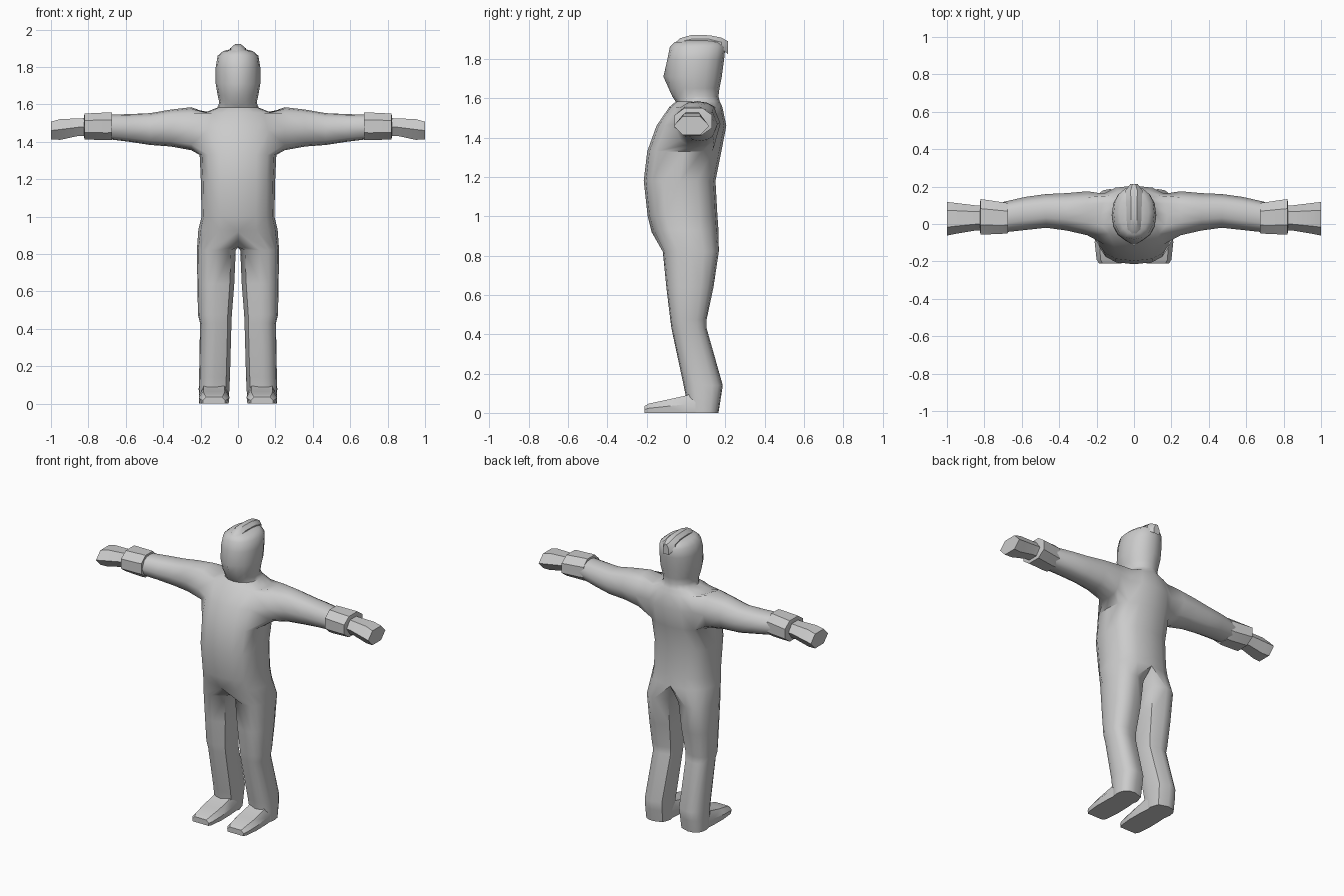
import bpy, bmesh, math
from mathutils import Vector

if "Cube" in bpy.data.objects:
    bpy.data.objects.remove(bpy.data.objects["Cube"])

grey = bpy.data.materials.new("plain grey")
grey.diffuse_color = (0.6, 0.6, 0.6, 1)
grey.use_nodes = True
grey.node_tree.nodes["Principled BSDF"].inputs["Base Color"].default_value = grey.diffuse_color


def oval(deg, power):
    """Point on a unit rounded square."""
    c, s = math.cos(math.radians(deg)), math.sin(math.radians(deg))
    f = lambda v: math.copysign(abs(v) ** (2 / power), v) if abs(v) > 1e-6 else 0.0
    return f(c), f(s)


def ring(bm, pts):
    return [bm.verts.new(p) for p in pts]


def join(bm, a, b, closed=True):
    n = len(a)
    for i in range(n if closed else n - 1):
        j = (i + 1) % n
        bm.faces.new((a[i], a[j], b[j], b[i]))


def finish(bm, name, mirror=True, angle=40):
    bmesh.ops.recalc_face_normals(bm, faces=bm.faces)
    me = bpy.data.meshes.new(name)
    bm.to_mesh(me)
    bm.free()
    me.materials.append(grey)
    ob = bpy.data.objects.new(name, me)
    bpy.context.collection.objects.link(ob)
    bpy.context.view_layer.objects.active = ob
    ob.select_set(True)
    if mirror:
        m = ob.modifiers.new("mirror", 'MIRROR')
        m.use_clip = True
        m.merge_threshold = 0.0005
        bpy.ops.object.modifier_apply(modifier=m.name)
    bpy.ops.object.shade_smooth_by_angle(angle=math.radians(angle))
    ob.select_set(False)


def loft(name, rings, mirror=True, angle=40):
    bm = bmesh.new()
    loops = [ring(bm, r) for r in rings]
    for a, b in zip(loops, loops[1:]):
        join(bm, a, b)
    bm.faces.new(loops[0])
    bm.faces.new(loops[-1])
    finish(bm, name, mirror, angle)


def arm_ring(x, y0, y1, z0, z1, angles, power=2.2):
    out = []
    for a in angles:
        u, v = oval(a, power)
        out.append((x, (y0 + y1) / 2 + u * (y1 - y0) / 2, (z0 + z1) / 2 + v * (z1 - z0) / 2))
    return out


# Body: right half, mirrored. Trunk and head levels: z, half width, front, back, roundness
trunk = [(.93, .212, -.175, .165, 2.5), (1.0, .195, -.195, .16, 2.7), (1.18, .198, -.215, .15, 2.7),
         (1.33, .205, -.197, .18, 2.6), (1.46, .215, -.15, .205, 2.5), (1.555, .18, -.085, .185, 2.4),
         (1.583, .11, -.052, .172, 2.2), (1.61, .10, -.07, .165, 2.1), (1.65, .109, -.088, .17, 2.1),
         (1.71, .119, -.096, .182, 2.2), (1.8, .119, -.094, .194, 2.2), (1.86, .109, -.082, .20, 2.2),
         (1.885, .08, -.058, .18, 2.1), (1.896, .035, -.02, .14, 2)]
bm = bmesh.new()
levels = []
for z, w, f, b, p in trunk:
    pts = []
    for i in range(9):
        u, v = oval(-90 + 22.5 * i, p)
        pts.append((u * w, (f + b) / 2 + v * (b - f) / 2, z))
    levels.append(ring(bm, pts))
levels[9][0].co.y = -.115          # nose
levels[0][0].co.z = .92
for k in range(len(levels) - 1):
    for i in range(8):
        if k in (3, 4) and 2 <= i < 6:
            continue               # shoulder opening
        a, b = levels[k], levels[k + 1]
        bm.faces.new((a[i], a[i + 1], b[i + 1], b[i]))
bm.faces.new(levels[-1])

# Arm grown from the shoulder opening
lo, mid, hi = levels[3:6]
loop = lo[2:7] + [mid[6]] + hi[6:1:-1] + [mid[2]]
angles = [225 + 22.5 * i for i in range(5)] + [0] + [45 + 22.5 * i for i in range(5)] + [180]
for spec in [(.25, -.06, .175, 1.355, 1.585), (.36, -.035, .165, 1.375, 1.572),
             (.47, -.02, .16, 1.383, 1.553), (.58, -.032, .145, 1.40, 1.548),
             (.70, -.045, .118, 1.415, 1.545)]:
    nxt = ring(bm, arm_ring(*spec, angles))
    join(bm, loop, nxt)
    loop = nxt
bm.faces.new(loop)

# Leg grown from the hip and crotch
crotch = ring(bm, [(0, .10, .87), (0, .03, .835), (0, -.06, .84)])
loop = levels[0] + crotch
angles = [-90 + 22.5 * i for i in range(9)] + [135, 180, 225]
for z, x0, x1, f, b in [(.82, .012, .22, -.118, .167), (.64, .02, .217, -.1, .14),
                        (.475, .033, .214, -.08, .105), (.43, .035, .203, -.074, .105),
                        (.14, .043, .208, -.012, .187), (.08, .046, .21, .0, .178),
                        (0, .05, .208, .01, .165)]:
    pts = []
    for a in angles:
        u, v = oval(a, 2.5)
        pts.append(((x0 + x1) / 2 + u * (x1 - x0) / 2, (f + b) / 2 + v * (b - f) / 2, z))
    nxt = ring(bm, pts)
    join(bm, loop, nxt)
    loop = nxt
bm.faces.new(loop)
finish(bm, "body", angle=50)

# Feet: wedges running forward to flat toes (y, half width, top height)
foot = []
for y, w, h in [(.10, .072, .13), (.0, .08, .088), (-.10, .082, .066), (-.19, .072, .047), (-.21, .06, .035)]:
    foot.append([(.128 + sx * w, y, h * t) for sx, t in
                 [(-.95, 0), (.95, 0), (1, .5), (.7, 1), (-.7, 1), (-1, .5)]])
loft("foot", foot, angle=35)

# Cuffs: eight-sided sleeves
octagon = [22.5 + 45 * i for i in range(8)]
loft("cuff", [arm_ring(x, y0, y1, z0, z1, octagon, 2.3) for x, y0, y1, z0, z1 in
              [(.675, -.055, .118, 1.405, 1.562), (.70, -.058, .122, 1.403, 1.562),
               (.82, -.064, .14, 1.408, 1.556), (.823, -.05, .125, 1.42, 1.545)]], angle=35)

# Hands: six-sided, flaring to blunt ends
hexagon = [60 * i for i in range(6)]
loft("hand", [arm_ring(x, y0, y1, z0, z1, hexagon, 2) for x, y0, y1, z0, z1 in
              [(.80, -.035, .10, 1.425, 1.535), (.85, -.035, .10, 1.425, 1.532),
               (.95, -.052, .112, 1.402, 1.53), (1.0, -.062, .118, 1.405, 1.515)]], angle=30)

# Crest: ridge over the head, ending in a pointed overhang (y, bottom, top, half width)
crest = []
for y, z0, z1, w in [(-.066, 1.85, 1.872, .022), (-.03, 1.86, 1.905, .035), (.03, 1.87, 1.922, .04),
                     (.12, 1.87, 1.92, .042), (.18, 1.85, 1.908, .045), (.213, 1.825, 1.89, .02)]:
    crest.append([(-w, y, z0), (w, y, z0), (w, y, z0 + .6 * (z1 - z0)), (w * .4, y, z1),
                  (-w * .4, y, z1), (-w, y, z0 + .6 * (z1 - z0))])
loft("crest", crest, mirror=False, angle=35)
